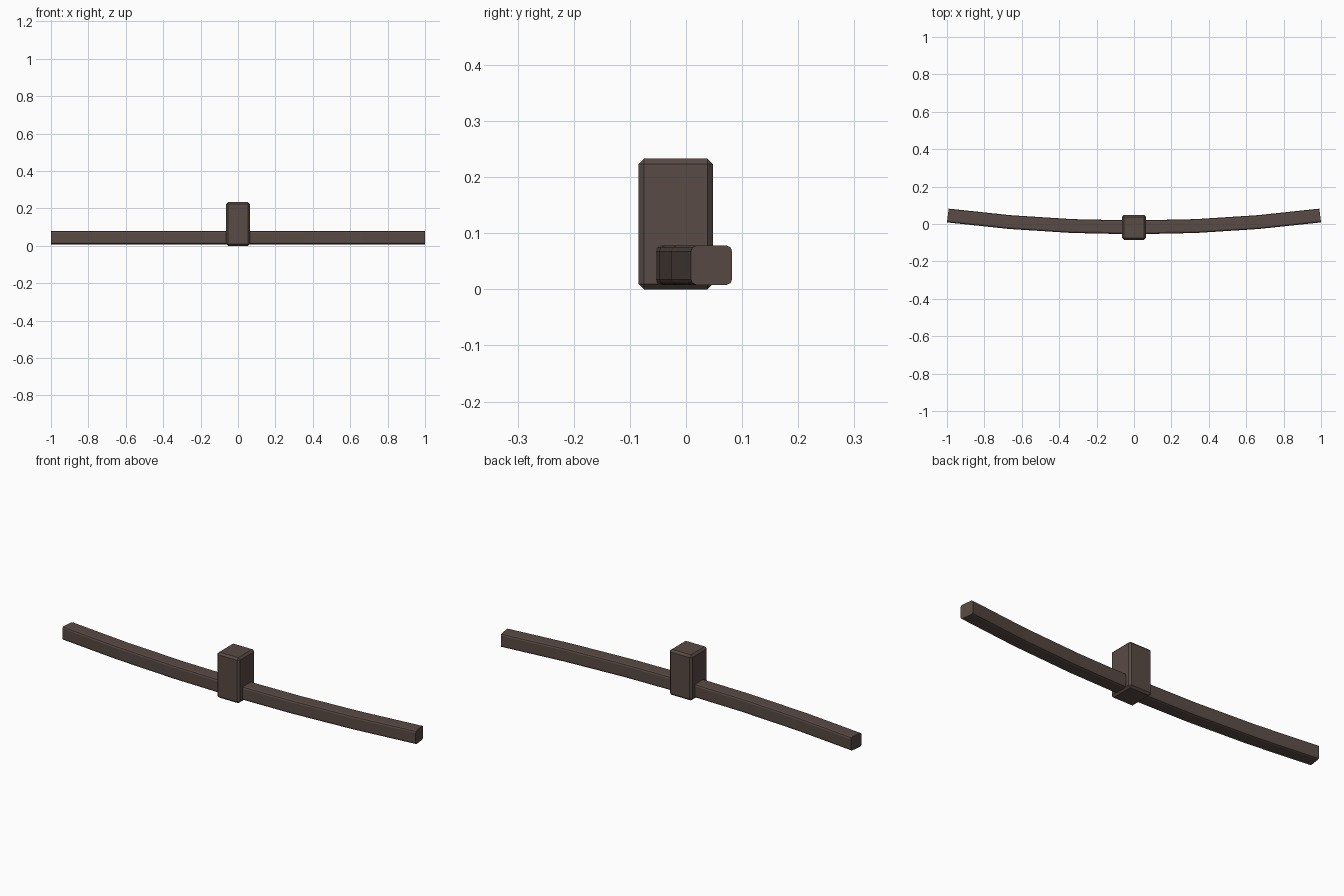
import bpy, bmesh, math
from mathutils import Vector

if "Cube" in bpy.data.objects:
    bpy.data.objects.remove(bpy.data.objects["Cube"])

mat = bpy.data.materials.new("dark_brown")
mat.diffuse_color = (0.098, 0.069, 0.058, 1)
mat.use_nodes = True
mat.node_tree.nodes["Principled BSDF"].inputs["Base Color"].default_value = mat.diffuse_color


def finish(name, bm):
    bmesh.ops.recalc_face_normals(bm, faces=bm.faces)
    mesh = bpy.data.meshes.new(name)
    bm.to_mesh(mesh)
    bm.free()
    obj = bpy.data.objects.new(name, mesh)
    bpy.context.collection.objects.link(obj)
    mesh.materials.append(mat)
    return obj


# Upright post: chamfered block
bm = bmesh.new()
bmesh.ops.create_cube(bm, size=1)
bmesh.ops.scale(bm, vec=(0.128, 0.133, 0.233), verts=bm.verts)
bmesh.ops.translate(bm, vec=(0, -0.0185, 0.1165), verts=bm.verts)
bmesh.ops.bevel(bm, geom=bm.edges[:], offset=0.01, segments=1, affect='EDGES')
finish("post", bm)

# Curved crossbar: rounded rectangle swept along a shallow bow
W, H, R, Z = 0.074, 0.07, 0.01, 0.043
profile = []
for i, (sx, sz) in enumerate([(1, 1), (-1, 1), (-1, -1), (1, -1)]):
    for k in range(3):
        a = math.radians(90 * i + 45 * k)
        profile.append((sx * (W / 2 - R) + R * math.cos(a),
                        sz * (H / 2 - R) + R * math.sin(a)))

bm = bmesh.new()
rings = []
for i in range(-3, 4):
    x = 0.9955 * i / 3
    y = -0.018 + 0.064 * x * x
    side = Vector((-0.128 * x, 1, 0)).normalized()
    rings.append([bm.verts.new(Vector((x, y, Z)) + side * u + Vector((0, 0, v)))
                  for u, v in profile])
n = len(profile)
for a, b in zip(rings, rings[1:]):
    for j in range(n):
        bm.faces.new((a[j], a[(j + 1) % n], b[(j + 1) % n], b[j]))
bm.faces.new(rings[0])
bm.faces.new(rings[-1])
finish("crossbar", bm)
